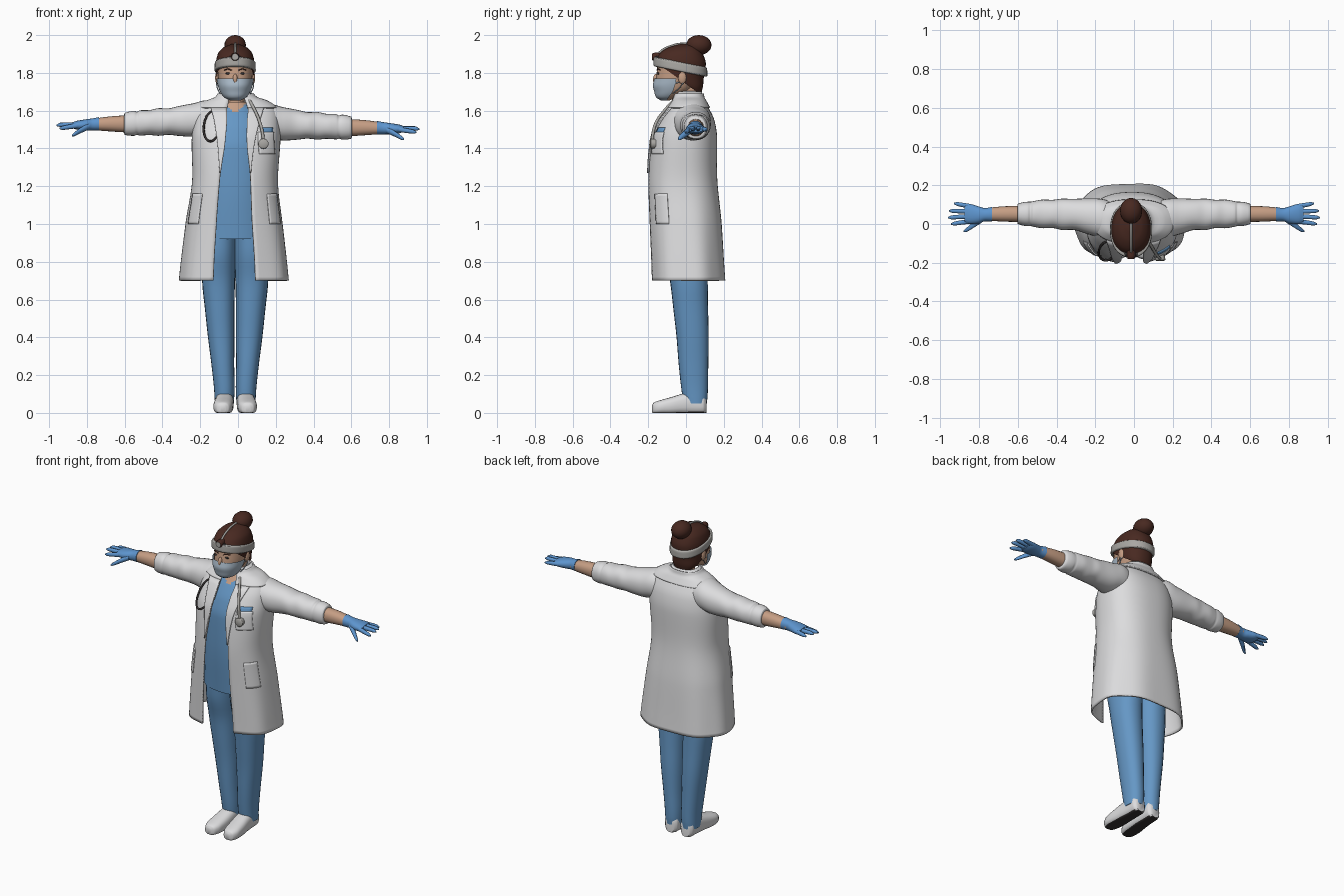
import bpy, bmesh, math
from mathutils import Vector

CX = -0.015  # body centre line


def material(name, r, g, b):
    m = bpy.data.materials.new(name)
    m.diffuse_color = (r, g, b, 1)
    return m


WHITE = material("coat_white", 0.72, 0.72, 0.73)
BLUE = material("scrub_blue", 0.13, 0.31, 0.56)
GLOVE = material("glove_blue", 0.11, 0.30, 0.62)
SKIN = material("skin", 0.56, 0.34, 0.23)
HAIR = material("hair_brown", 0.065, 0.022, 0.015)
MASK = material("mask_pale_blue", 0.40, 0.49, 0.58)
GREY = material("band_grey", 0.40, 0.39, 0.37)
DARK = material("rubber_dark", 0.035, 0.03, 0.03)


def sample(keys, s):
    """Monotone smooth interpolation of key rows by their first column."""
    i = max(j for j in range(len(keys) - 1) if j == 0 or keys[j][0] <= s)
    h = keys[i + 1][0] - keys[i][0]
    u = min(1, max(0, (s - keys[i][0]) / h))

    def slope(j, c):
        return (keys[j + 1][c] - keys[j][c]) / (keys[j + 1][0] - keys[j][0])

    def tangent(j, c):
        a, b = slope(max(j - 1, 0), c), slope(min(j, len(keys) - 2), c)
        return 2 * a * b / (a + b) if a * b > 0 else 0
    return [keys[i][c] * (1 + 2 * u) * (1 - u) ** 2 + keys[i + 1][c] * u * u * (3 - 2 * u)
            + h * (tangent(i, c) * u * (1 - u) ** 2 - tangent(i + 1, c) * u * u * (1 - u))
            for c in range(1, len(keys[0]))]


def power(v, n):
    return math.copysign(abs(v) ** (2 / n), v)


def finish(bm, name, mats, angle=50):
    bmesh.ops.recalc_face_normals(bm, faces=bm.faces)
    me = bpy.data.meshes.new(name)
    bm.to_mesh(me)
    bm.free()
    for m in mats:
        me.materials.append(m)
    ob = bpy.data.objects.new(name, me)
    bpy.context.collection.objects.link(ob)
    bpy.ops.object.select_all(action='DESELECT')
    ob.select_set(True)
    bpy.context.view_layer.objects.active = ob
    bpy.ops.object.shade_smooth_by_angle(angle=math.radians(angle))
    return ob


def grid(rows, closed, cap):
    bm = bmesh.new()
    vs = [[bm.verts.new(p) for p in r] for r in rows]
    n = len(rows[0])
    for a, b in zip(vs, vs[1:]):
        for j in range(n if closed else n - 1):
            k = (j + 1) % n
            bm.faces.new((a[j], a[k], b[k], b[j]))
    if cap:
        bm.faces.new(vs[0])
        bm.faces.new(vs[-1])
    return bm


def loft(name, keys, mats, axis='Z', segs=24, steps=4, n=2.2, cap=True, rule=None, cut=None,
         arc=None, post=None):
    """Rows are position, two centre values, two half sizes. Arc angles are measured from the front."""
    rows = []
    for a, b in zip(keys, keys[1:]):
        for k in range(steps + (b is keys[-1])):
            s = a[0] + (b[0] - a[0]) * k / steps
            c1, c2, h1, h2 = sample(keys, s)
            row = []
            for j in range(segs):
                t = 2 * math.pi * j / segs if not arc else -arc + 2 * arc * j / (segs - 1)
                u, v = c1 + h1 * power(math.sin(t), n), c2 - h2 * power(math.cos(t), n)
                p = {'Z': (u, v, s), 'X': (s, u, v), 'Y': (u, s, v)}[axis]
                row.append(post(p) if post else p)
            rows.append(row)
    bm = grid(rows, not arc, cap and not arc)
    if cut:
        bmesh.ops.bisect_plane(bm, geom=bm.verts[:] + bm.edges[:] + bm.faces[:], dist=1e-5,
                               plane_co=cut[0], plane_no=cut[1], clear_inner=True)
    if rule:
        bm.normal_update()
        bmesh.ops.recalc_face_normals(bm, faces=bm.faces)
        for f in bm.faces:
            f.material_index = rule(f)
    return finish(bm, name, mats)


def ball(name, loc, size, mat):
    bm = bmesh.new()
    bmesh.ops.create_uvsphere(bm, u_segments=20, v_segments=12, radius=1)
    for v in bm.verts:
        v.co = Vector([v.co[i] * size[i] + loc[i] for i in range(3)])
    return finish(bm, name, [mat])


def tube(name, pts, r, mat, cyclic=False):
    cu = bpy.data.curves.new(name, 'CURVE')
    cu.dimensions, cu.bevel_depth, cu.bevel_resolution = '3D', r, 2
    cu.resolution_u, cu.use_fill_caps = 6, True
    sp = cu.splines.new('BEZIER')
    sp.bezier_points.add(len(pts) - 1)
    for bp, p in zip(sp.bezier_points, pts):
        bp.co, bp.handle_left_type, bp.handle_right_type = p, 'AUTO', 'AUTO'
    sp.use_cyclic_u = cyclic
    cu.materials.append(mat)
    ob = bpy.data.objects.new(name, cu)
    bpy.context.collection.objects.link(ob)


# Coat surface: height, centre x, centre y, half width, half depth, opening half width
COAT = [(0.70, -0.02, 0.01, 0.285, 0.195, 0.112), (0.80, -0.02, 0.005, 0.275, 0.193, 0.108),
        (1.00, -0.02, -0.005, 0.252, 0.19, 0.095), (1.25, -0.015, -0.02, 0.222, 0.18, 0.08),
        (1.45, -0.01, -0.01, 0.23, 0.17, 0.058), (1.55, -0.005, 0.005, 0.222, 0.14, 0.055),
        (1.61, -0.003, 0.012, 0.20, 0.105, 0.058), (1.65, -0.005, 0.015, 0.15, 0.08, 0.05),
        (1.67, -0.01, 0.014, 0.098, 0.07, 0.045), (1.70, -0.013, 0.014, 0.075, 0.066, 0.045)]
N = 2.4


def coat_angle(z, extra=0.0):
    rx, _, w = sample(COAT, z)[2:]
    return math.asin(min(0.97, ((w + extra) / rx) ** (N / 2)))


def coat_patch(name, mat, z0, z1, ta, tb, off=0.0, nz=12, nt=8, thick=0.008):
    rows = []
    for i in range(nz + 1):
        z = z0 + (z1 - z0) * i / nz
        cx, cy, rx, ry, _ = sample(COAT, z)
        a, b = ta(z), tb(z)
        row = []
        for j in range(nt + 1):
            t = a + (b - a) * j / nt
            fold = 1 + 0.016 * min(1, max(0, (1.25 - z) / 0.5)) * math.sin(7 * t + 1)
            row.append((cx + (rx * fold + off) * power(math.sin(t), N),
                        cy - (ry * fold + off) * power(math.cos(t), N), z))
        rows.append(row)
    ob = finish(grid(rows, False, False), name, [mat])
    mod = ob.modifiers.new("thickness", 'SOLIDIFY')
    mod.thickness, mod.offset = thick, 0


# Open coat, collar, lapels and pockets
coat_patch("coat", WHITE, 0.70, 1.70, coat_angle, lambda z: 2 * math.pi - coat_angle(z), 0, 50, 64, 0.01)
coat_patch("coat_collar", WHITE, 1.615, 1.69, lambda z: coat_angle(z, -0.008),
           lambda z: 2 * math.pi - coat_angle(z, -0.008), 0.01, 12, 48)
for s, side in ((-1, "right"), (1, "left")):
    coat_patch(side + "_lapel", WHITE, 1.27, 1.615, lambda z: s * coat_angle(z, -0.004),
               lambda z: s * coat_angle(z, max(0.002, (z - 1.27) * 0.22)), 0.009)
    coat_patch(side + "_side_pocket", WHITE, 1.00, 1.16, lambda z: s * 0.75, lambda z: s * 1.2, 0.006)
coat_patch("breast_pocket", WHITE, 1.37, 1.485, lambda z: coat_angle(z, 0.055), lambda z: coat_angle(z, 0.135), 0.007)
coat_patch("pocket_pens", BLUE, 1.475, 1.51, lambda z: coat_angle(z, 0.07), lambda z: coat_angle(z, 0.13), 0.006, 3, 4)

# Tunic with a skin coloured V neck
loft("tunic", [(0.92, CX, -0.01, 0.19, 0.135), (1.2, CX, -0.015, 0.175, 0.145), (1.4, CX, -0.015, 0.17, 0.14),
               (1.5, CX, -0.005, 0.16, 0.125), (1.58, CX, 0.005, 0.125, 0.092), (1.62, CX, 0.01, 0.085, 0.07),
               (1.645, CX, 0.01, 0.06, 0.055)], [BLUE, SKIN], segs=48, steps=6,
     rule=lambda f: int(f.calc_center_median().y < 0 and
                        f.calc_center_median().z > 1.585 + abs(f.calc_center_median().x - CX) * 0.9))

# Trousers and shoes
for s, side in ((-1, "right"), (1, "left")):
    c = lambda d: CX + s * d
    loft(side + "_trouser_leg", [(0.05, c(0.057), 0.05, 0.05, 0.06), (0.10, c(0.057), 0.047, 0.053, 0.068),
         (0.25, c(0.065), 0.04, 0.06, 0.078), (0.4, c(0.074), 0.035, 0.07, 0.085),
         (0.55, c(0.082), 0.025, 0.078, 0.092), (0.7, c(0.088), 0.015, 0.087, 0.1),
         (0.85, c(0.085), 0.0, 0.09, 0.12), (0.96, c(0.08), -0.005, 0.088, 0.125)], [BLUE])
    loft(side + "_shoe", [(-0.18, c(0.066), 0.025, 0.015, 0.018), (-0.17, c(0.066), 0.028, 0.034, 0.03),
         (-0.13, c(0.065), 0.034, 0.05, 0.038), (-0.08, c(0.062), 0.04, 0.052, 0.046),
         (-0.02, c(0.058), 0.05, 0.05, 0.054), (0.03, c(0.056), 0.055, 0.047, 0.06),
         (0.09, c(0.055), 0.055, 0.045, 0.058), (0.108, c(0.055), 0.045, 0.03, 0.042)], [WHITE, DARK],
         'Y', n=2.6, post=lambda p: (p[0], p[1], max(0.0, p[2] - 0.003)),
         rule=lambda f: int(f.normal.z < -0.7))

# Sleeves, forearms and gloved hands
for s, side in ((-1, "right"), (1, "left")):
    d = -0.01 * s
    flip = lambda p: (s * p[0], p[1], p[2] + d)

    def limb(name, keys, mat, segs=20):
        loft(side + name, keys, [mat], 'X', segs, post=flip)
    limb("_sleeve", [(0.10, 0.02, 1.55, 0.09, 0.085), (0.17, 0.03, 1.553, 0.1, 0.092),
         (0.24, 0.04, 1.54, 0.092, 0.088), (0.32, 0.05, 1.535, 0.08, 0.078), (0.37, 0.05, 1.532, 0.081, 0.07),
         (0.42, 0.052, 1.53, 0.073, 0.073), (0.47, 0.052, 1.527, 0.074, 0.066), (0.52, 0.052, 1.525, 0.066, 0.067),
         (0.535, 0.052, 1.523, 0.063, 0.061), (0.55, 0.052, 1.523, 0.063, 0.066),
         (0.6, 0.052, 1.52, 0.052, 0.058), (0.603, 0.052, 1.52, 0.044, 0.049)], WHITE, 28)
    limb("_forearm", [(0.58, 0.052, 1.52, 0.042, 0.046), (0.66, 0.052, 1.52, 0.04, 0.041),
                      (0.77, 0.05, 1.517, 0.032, 0.03)], SKIN)
    limb("_glove_palm", [(0.735, 0.05, 1.52, 0.038, 0.036), (0.77, 0.048, 1.517, 0.034, 0.032),
         (0.80, 0.047, 1.515, 0.043, 0.03), (0.85, 0.052, 1.513, 0.052, 0.024),
         (0.875, 0.054, 1.513, 0.045, 0.016)], GLOVE)
    for i, (y0, y1, x1, z1) in enumerate([(0.015, 0.0, 0.945, 1.496), (0.04, 0.033, 0.96, 1.512),
                                          (0.065, 0.068, 0.955, 1.514), (0.09, 0.106, 0.93, 1.507)]):
        limb("_glove_finger_%d" % (i + 1), [(0.84, y0, 1.513, 0.013, 0.014),
             (x1 - 0.02, y1 + (y0 - y1) * 0.2, z1 + 0.003, 0.011, 0.011), (x1, y1, z1, 0.004, 0.004)], GLOVE, 10)
    limb("_glove_thumb", [(0.785, 0.025, 1.51, 0.018, 0.018), (0.83, -0.005, 1.487, 0.016, 0.015),
                          (0.865, -0.03, 1.466, 0.011, 0.011), (0.88, -0.038, 1.458, 0.004, 0.004)], GLOVE, 10)

# Neck, head and face
loft("neck", [(1.58, CX, 0.025, 0.06, 0.06), (1.66, CX, 0.022, 0.05, 0.054), (1.76, CX, 0.01, 0.052, 0.06)], [SKIN])
loft("head", [(1.655, CX, -0.11, 0.025, 0.025), (1.675, CX, -0.095, 0.052, 0.055), (1.72, CX, -0.06, 0.08, 0.1),
              (1.78, CX, -0.04, 0.091, 0.118), (1.84, CX, -0.03, 0.094, 0.122), (1.9, CX, -0.03, 0.08, 0.1),
              (1.93, CX, -0.03, 0.04, 0.05)], [SKIN], segs=32)
ball("nose", (CX, -0.157, 1.765), (0.013, 0.018, 0.03), SKIN)
for s, side in ((-1, "right"), (1, "left")):
    ball(side + "_ear", (CX + s * 0.094, -0.02, 1.775), (0.012, 0.022, 0.034), SKIN)
    ball(side + "_eye", (CX + s * 0.036, -0.146, 1.797), (0.015, 0.006, 0.006), DARK)
    tube(side + "_eyebrow", [(CX + s * x, y, z) for x, y, z in
         ((0.018, -0.154, 1.814), (0.038, -0.149, 1.82), (0.058, -0.136, 1.815))], 0.003, HAIR)
    for z in (1.745, 1.69):
        tube(side + "_mask_strap", [(CX + s * 0.08, -0.07, z), (CX + s * 0.096, -0.03, z * 0.5 + 0.88),
                                    (CX + s * 0.098, -0.005, 1.77)], 0.003, MASK)
loft("face_mask", [(1.655, CX, -0.10, 0.03, 0.035), (1.67, CX, -0.09, 0.058, 0.068), (1.70, CX, -0.068, 0.08, 0.1),
                   (1.74, CX, -0.053, 0.094, 0.122), (1.77, CX, -0.047, 0.099, 0.12)], [MASK], segs=28, arc=1.55)

# Hair, bun and nape
loft("hair", [(1.69, CX, 0.045, 0.055, 0.035), (1.73, CX, 0.01, 0.085, 0.08), (1.78, CX, -0.03, 0.098, 0.125),
              (1.85, CX, -0.03, 0.102, 0.135), (1.9, CX, -0.026, 0.092, 0.115), (1.935, CX, -0.015, 0.062, 0.078),
              (1.952, CX, 0.0, 0.02, 0.03)], [HAIR], segs=36,
     cut=((CX, -0.15, 1.85), (0, 0.145, 0.2)))
ball("hair_bun", (CX, 0.068, 1.947), (0.057, 0.067, 0.053), HAIR)

# Headband with over strap and lamp
loft("headband", [(1.805, CX, -0.03, 0.103, 0.137), (1.811, CX, -0.03, 0.109, 0.143),
                  (1.85, CX, -0.03, 0.108, 0.142), (1.856, CX, -0.03, 0.1, 0.134)], [GREY], segs=40,
     post=lambda p: (p[0], p[1], p[2] - 0.2 * (p[1] + 0.02)))
tube("head_strap", [(CX, -0.163, 1.87), (CX, -0.14, 1.908), (CX, -0.085, 1.94), (CX, -0.01, 1.955),
                    (CX, 0.03, 1.95)], 0.006, GREY)
loft("lamp_body", [(-0.181, CX, 1.885, 0.017, 0.017), (-0.165, CX, 1.885, 0.022, 0.022),
                   (-0.125, CX, 1.885, 0.022, 0.022)], [HAIR, GREY], 'Y',
     rule=lambda f: int(f.normal.y < -0.8))
for s, side in ((-1, "right"), (1, "left")):
    ball(side + "_lamp_hinge", (CX + s * 0.026, -0.155, 1.875), (0.009, 0.014, 0.014), DARK)

# Stethoscope: hanging loop, tube and chest piece
loop = []
for i in range(12):
    a = math.tau * i / 12
    z = 1.518 + 0.08 * math.cos(a)
    loop.append((-0.138 + 0.043 * math.sin(a) + 0.008 * math.cos(a), -0.187 + (z - 1.44) * 0.62, z))
tube("stethoscope_loop", loop, 0.006, DARK, True)
tube("stethoscope_tube", [(0.06, -0.065, 1.655), (0.09, -0.115, 1.6), (0.115, -0.157, 1.54),
                          (0.13, -0.175, 1.48), (0.135, -0.178, 1.43)], 0.008, GREY)
loft("stethoscope_disc", [(-0.19, 0.135, 1.425, 0.02, 0.02), (-0.185, 0.135, 1.425, 0.027, 0.027),
                          (-0.16, 0.135, 1.425, 0.024, 0.024)], [GREY], 'Y', n=2)
